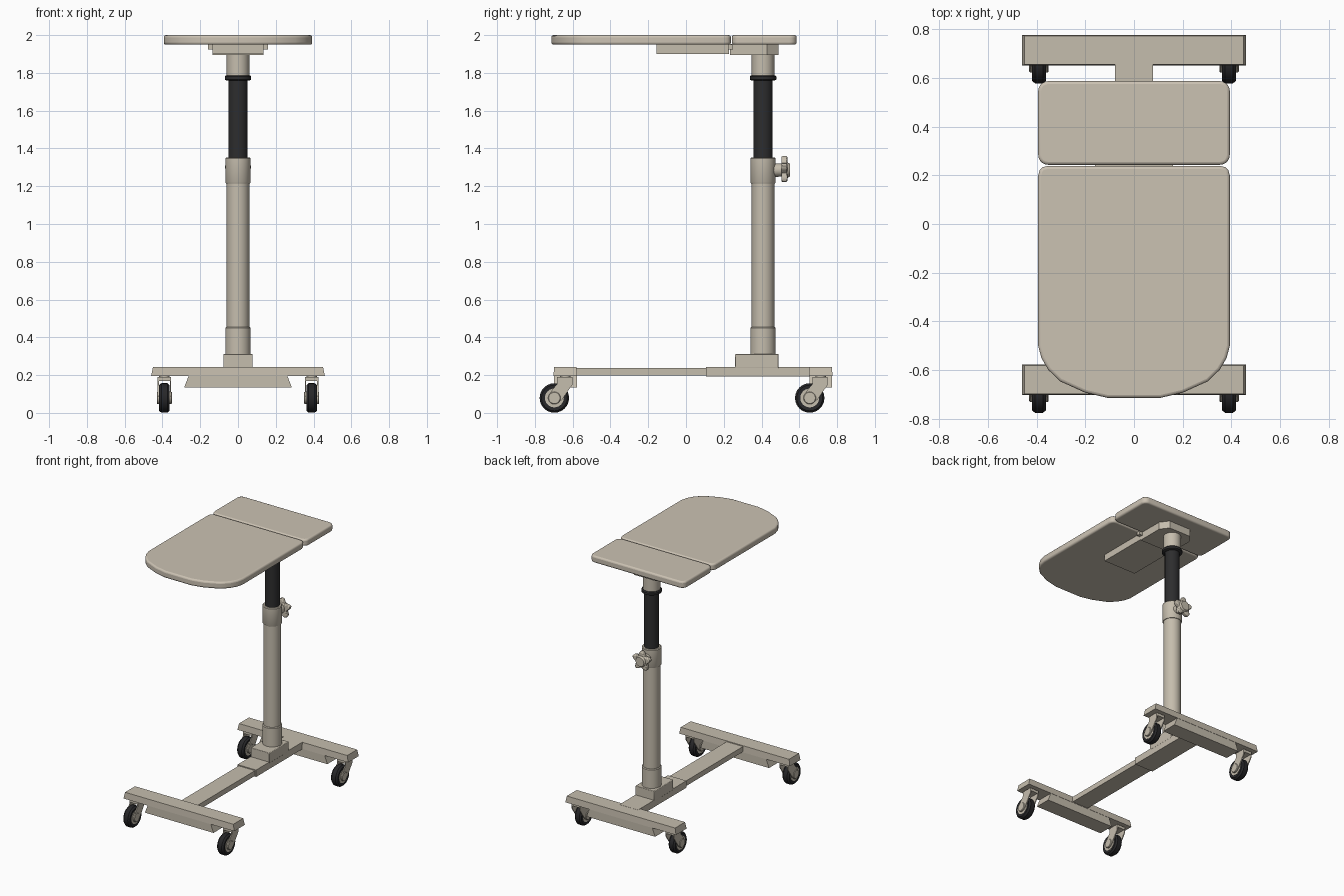
import bpy, bmesh, math
from mathutils import Vector, Matrix

if "Cube" in bpy.data.objects:
    bpy.data.objects.remove(bpy.data.objects["Cube"])


def mat(name, c):
    m = bpy.data.materials.new(name)
    m.diffuse_color = (*c, 1)
    m.use_nodes = True
    m.node_tree.nodes["Principled BSDF"].inputs["Base Color"].default_value = m.diffuse_color
    return m


TOP = mat("warm beige", (0.60, 0.54, 0.45))
FRAME = mat("frame beige", (0.56, 0.51, 0.42))
DARK = mat("charcoal", (0.026, 0.026, 0.027))
TYRE = mat("tyre black", (0.02, 0.02, 0.022))


def finish(name, bm, m, bevel=0.0, segs=2, angle=35):
    bmesh.ops.recalc_face_normals(bm, faces=bm.faces)
    me = bpy.data.meshes.new(name)
    bm.to_mesh(me)
    bm.free()
    me.materials.append(m)
    ob = bpy.data.objects.new(name, me)
    bpy.context.collection.objects.link(ob)
    bpy.context.view_layer.objects.active = ob
    ob.select_set(True)
    bpy.ops.object.shade_smooth_by_angle(angle=math.radians(angle))
    ob.select_set(False)
    if bevel:
        b = ob.modifiers.new("bevel", 'BEVEL')
        b.width, b.segments, b.limit_method = bevel, segs, 'ANGLE'
        b.angle_limit = math.radians(50)
    return ob


def prism(name, pts, a, b, m, axis='z', bevel=0.0, segs=2, mx=None):
    """Extrude a 2D outline from a to b along an axis."""
    put = {'z': lambda u, v, w: (u, v, w),
           'x': lambda u, v, w: (w, u, v),
           'y': lambda u, v, w: (u, w, v)}[axis]
    bm = bmesh.new()
    lo = [bm.verts.new(put(u, v, a)) for u, v in pts]
    hi = [bm.verts.new(put(u, v, b)) for u, v in pts]
    bm.faces.new(lo)
    bm.faces.new(hi)
    n = len(pts)
    for i in range(n):
        bm.faces.new((lo[i], lo[(i + 1) % n], hi[(i + 1) % n], hi[i]))
    return finish(name, bm, m, bevel, segs)


def box(name, x0, x1, y0, y1, z0, z1, m, bevel=0.0):
    return prism(name, [(x0, y0), (x1, y0), (x1, y1), (x0, y1)], z0, z1, m, bevel=bevel)


def lathe(name, prof, m, loc, axis='z', n=32):
    """Revolve (radius, height) points; axis is the turning axis."""
    rot = {'z': Matrix(), 'x': Matrix.Rotation(math.pi / 2, 4, 'Y'),
           'y': Matrix.Rotation(-math.pi / 2, 4, 'X')}[axis]
    bm = bmesh.new()
    rings = [[bm.verts.new(Matrix.Translation(loc) @ rot @ Vector(
        (r * math.cos(2 * math.pi * i / n), r * math.sin(2 * math.pi * i / n), h)))
        for i in range(n)] for r, h in prof]
    for p, q in zip(rings, rings[1:]):
        for i in range(n):
            bm.faces.new((p[i], p[(i + 1) % n], q[(i + 1) % n], q[i]))
    bm.faces.new(rings[0])
    bm.faces.new(rings[-1])
    return finish(name, bm, m)


def rounded(x0, x1, y0, y1, r, n=5):
    pts = []
    for k, (cx, cy) in enumerate([(x1 - r, y1 - r), (x0 + r, y1 - r),
                                  (x0 + r, y0 + r), (x1 - r, y0 + r)]):
        for i in range(n + 1):
            t = math.pi / 2 * (k + i / n)
            pts.append((cx + r * math.cos(t), cy + r * math.sin(t)))
    return pts


# table top: curved-front main leaf and small rear leaf
half = [(0.11, -0.713), (0.20, -0.692), (0.304, -0.645), (0.352, -0.598), (0.38, -0.55), (0.393, -0.50)]
half += [(0.393, 0.20), (0.387, 0.221), (0.375, 0.233), (0.355, 0.238)]
main = half + [(-x, y) for x, y in reversed(half)]
prism("main_leaf", main, 1.949, 2.0, TOP, bevel=0.012, segs=3)
prism("rear_leaf", rounded(-0.393, 0.393, 0.243, 0.586, 0.04), 1.949, 2.0, TOP, bevel=0.012, segs=3)

# mounting plates under the leaves
box("front_mount_plate", -0.135, 0.135, -0.155, 0.228, 1.9, 1.952, FRAME)
prism("rear_mount_plate", [(-0.135, 0.232), (0.135, 0.232), (0.135, 0.43), (0.09, 0.49),
                           (-0.09, 0.49), (-0.135, 0.43)], 1.894, 1.952, FRAME)
box("leaf_hinge", -0.16, 0.16, 0.222, 0.25, 1.925, 1.95, FRAME)

# telescopic column
CY = 0.408
C = (0, CY, 0)
lathe("upper_sleeve", [(0.06, 1.78), (0.06, 1.9)], FRAME, C)
lathe("column_ring", [(0.062, 1.76), (0.07, 1.765), (0.07, 1.78), (0.064, 1.787)], DARK, C)
lathe("inner_tube", [(0.051, 1.3), (0.051, 1.77)], DARK, C)
lathe("clamp_collar", [(0.064, 1.215), (0.067, 1.22), (0.067, 1.347), (0.062, 1.352)], FRAME, C)
lathe("outer_tube", [(0.06, 0.3), (0.06, 1.25)], FRAME, C)
lathe("foot_collar", [(0.067, 0.3), (0.067, 0.45), (0.062, 0.456)], FRAME, C)
box("column_foot", -0.078, 0.078, 0.26, 0.49, 0.235, 0.312, FRAME, 0.004)

# clamp knob: stem and five-lobed head
KZ = 1.285
lathe("knob_stem", [(0.036, 0), (0.034, 0.05)], FRAME, (0, 0.46, KZ), 'y', 20)
star = []
for i in range(40):
    t = 2 * math.pi * i / 40
    r = 0.06 + 0.014 * math.cos(5 * t)
    star.append((r * math.sin(t), KZ + r * math.cos(t)))
prism("knob_head", star, 0.505, 0.537, FRAME, 'y', 0.006)
lathe("knob_cap", [(0.045, 0.53), (0.034, 0.55)], FRAME, (0, 0, KZ), 'y', 20)

# base beam with thicker rear sleeve
box("base_beam", -0.068, 0.068, -0.6, 0.15, 0.198, 0.237, FRAME)
box("beam_sleeve", -0.077, 0.077, 0.105, 0.68, 0.192, 0.244, FRAME)


def caster(name, x, y):
    z = 0.079
    lathe(name + "_tyre", [(0.052, -0.026), (0.068, -0.028), (0.078, -0.016), (0.078, 0.016),
                           (0.068, 0.028), (0.052, 0.026)], TYRE, (x, y, z), 'x', 24)
    lathe(name + "_hub", [(0.05, -0.0275), (0.05, 0.0275)], FRAME, (x, y, z), 'x', 24)
    lathe(name + "_axle", [(0.03, -0.04), (0.033, -0.036), (0.033, 0.036), (0.03, 0.04)],
          FRAME, (x, y, z), 'x', 20)
    fork = [(0.095, 0.11), (0.095, 0.07), (0.04, -0.01), (0.01, -0.032), (-0.025, -0.022),
            (-0.033, 0.01), (-0.01, 0.045), (0.015, 0.075), (0.015, 0.11)]
    for s in (-1, 1):
        prism(name + "_fork", [(y + u, z + v) for u, v in fork],
              x + s * 0.029, x + s * 0.036, FRAME, 'x')
    box(name + "_bridge", x - 0.036, x + 0.036, y + 0.015, y + 0.095, z + 0.09, z + 0.11, FRAME)
    lathe(name + "_pivot", [(0.028, 0.18), (0.028, 0.2)], FRAME, (x, y + 0.058, 0), 'z', 20)


def taper(name, x0, x1, y0, y1, z0, z1, dx, dy, m):
    """Box whose top face shrinks by dx, dy on each side."""
    ob = box(name, x0, x1, y0, y1, z0, z1, m)
    for v in ob.data.vertices:
        if v.co.z > (z0 + z1) / 2:
            v.co.x -= math.copysign(dx, v.co.x)
            v.co.y -= math.copysign(dy, v.co.y - (y0 + y1) / 2)


# cross bars with skirts and casters
for side, y0 in (("front", -0.702), ("rear", 0.65)):
    taper(side + "_bar", -0.46, 0.46, y0, y0 + 0.126, 0.195, 0.243, 0.01, 0.004, FRAME)
    taper(side + "_skirt", -0.285, 0.285, y0 + 0.004, y0 + 0.124, 0.134, 0.2, -0.025, 0, FRAME)
    for s in (-1, 1):
        caster(side + "_caster", s * 0.39, y0 + 0.005)
